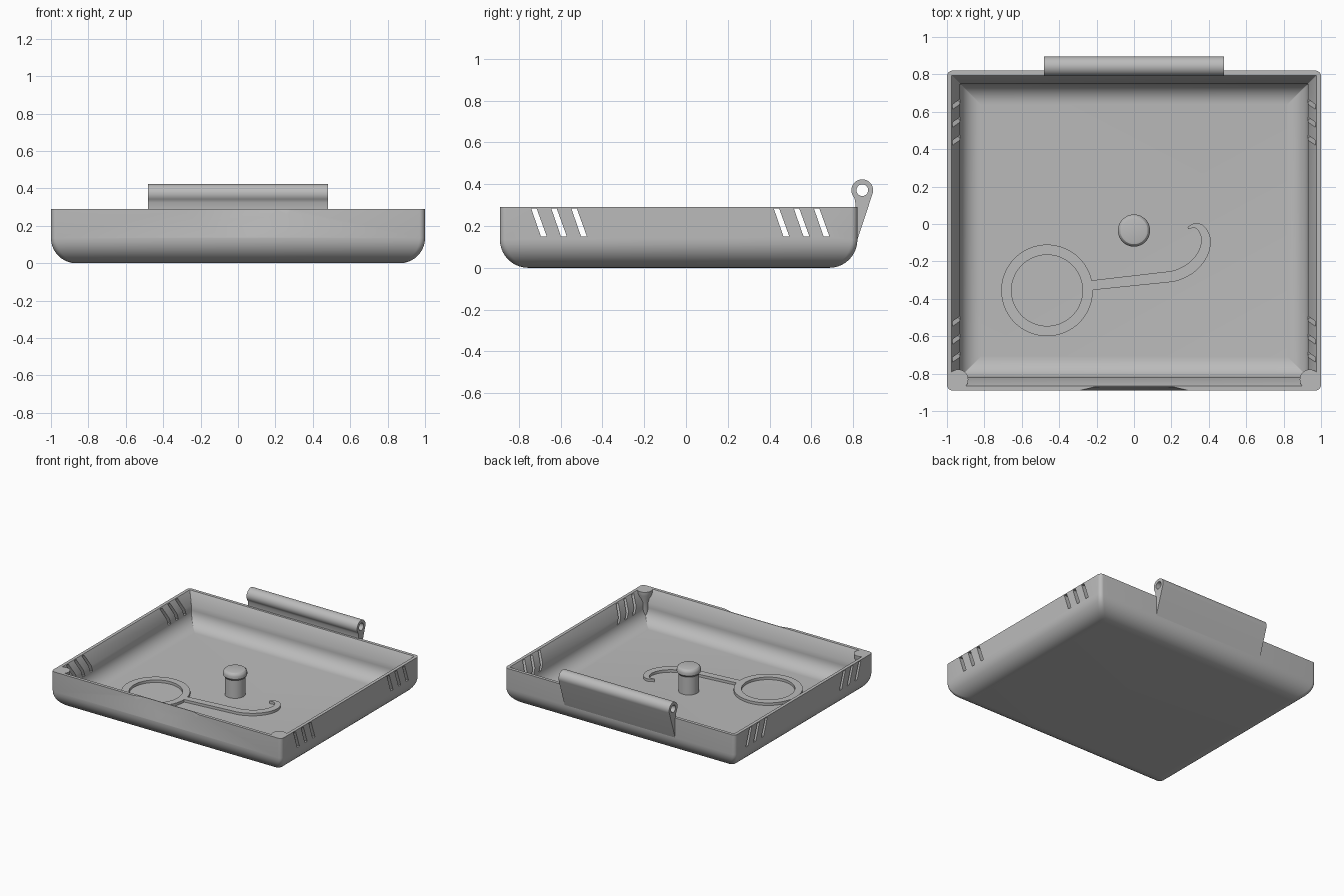
import bpy, bmesh, math
from mathutils import Vector

if "Cube" in bpy.data.objects:
    bpy.data.objects.remove(bpy.data.objects["Cube"])

grey = bpy.data.materials.new("plain grey")
grey.use_nodes = True
grey.diffuse_color = (0.5, 0.5, 0.5, 1)
grey.node_tree.nodes["Principled BSDF"].inputs["Base Color"].default_value = (0.5, 0.5, 0.5, 1)

FLOOR, RIM = 0.05, 0.29
CY = -0.035            # centre of the tray in y
HX, HY = 1.0, 0.855    # half sizes of the tray


def make(name, bm):
    bmesh.ops.recalc_face_normals(bm, faces=bm.faces)
    me = bpy.data.meshes.new(name)
    bm.to_mesh(me)
    bm.free()
    me.materials.append(grey)
    ob = bpy.data.objects.new(name, me)
    bpy.context.collection.objects.link(ob)
    return ob


def loft(name, loops, closed=False):
    """Skin a list of point loops; cap the ends, or join them when closed."""
    bm = bmesh.new()
    rings = [[bm.verts.new(p) for p in loop] for loop in loops]
    pairs = list(zip(rings, rings[1:]))
    if closed:
        pairs.append((rings[-1], rings[0]))
    for a, b in pairs:
        for i in range(len(a)):
            j = (i + 1) % len(a)
            bm.faces.new((a[i], a[j], b[j], b[i]))
    if not closed:
        bm.faces.new(rings[0])
        bm.faces.new(rings[-1])
    return make(name, bm)


def circle(x, y, z, r, n=48):
    return [(x + r * math.cos(2 * math.pi * i / n), y + r * math.sin(2 * math.pi * i / n), z)
            for i in range(n)]


def lathe(name, x, y, profile):
    return loft(name, [circle(x, y, z, r) for r, z in profile])


def rounded_rect(inset, z, r):
    pts = []
    for k, (sx, sy) in enumerate(((1, 1), (-1, 1), (-1, -1), (1, -1))):
        cx, cy = sx * (HX - inset - r), CY + sy * (HY - inset - r)
        for i in range(7):
            a = (k + i / 6) * math.pi / 2
            pts.append((cx + r * math.cos(a), cy + r * math.sin(a), z))
    return pts


def extrude_x(name, yz, x0, x1):
    return loft(name, [[(x, y, z) for y, z in yz] for x in (x0, x1)])


def cut(ob, cutters):
    for c in cutters:
        m = ob.modifiers.new("cut", "BOOLEAN")
        m.operation, m.solver, m.object = "DIFFERENCE", "EXACT", c
    dg = bpy.context.evaluated_depsgraph_get()
    me = bpy.data.meshes.new_from_object(ob.evaluated_get(dg))
    ob.modifiers.clear()
    ob.data = me
    for c in cutters:
        bpy.data.objects.remove(c)


# Tray shell: rounded bottom, straight walls, bevelled lip, coved floor
R, COVE = 0.135, 0.11
quarter = [i / 10 * math.pi / 2 for i in range(11)]
loops = [rounded_rect(R * (1 - math.sin(a)), R * (1 - math.cos(a)), 0.03) for a in quarter]
loops += [rounded_rect(0, RIM, 0.03), rounded_rect(0.025, RIM, 0.003), rounded_rect(0.07, 0.2, 0.003)]
loops += [rounded_rect(0.07 + COVE * (1 - math.cos(a)), FLOOR + COVE * (1 - math.sin(a)), 0.003)
          for a in quarter]
tray = loft("tray", loops)

# Slanted vent slots through both side walls
cutters = []
for start in (-0.74, 0.42):
    for i in range(3):
        y = start + 0.096 * i
        slot = [(y, 0.283), (y + 0.026, 0.283), (y + 0.074, 0.15), (y + 0.046, 0.15)]
        cutters.append(extrude_x("slot_cutter", slot, -1.1, 1.1))

# Shallow finger dent in the front wall
dent = [[(x, y, z + 0.49) for x, z, _ in circle(0, 0, 0, r, 96)]
        for y, r in ((-0.91, 0.414), (-0.89, 0.352), (-0.871, 0.29))]
cutters.append(loft("dent_cutter", dent))
cut(tray, cutters)

# Hinge: barrel on a tapering arm behind the back wall
BY, BZ, BR = 0.843, 0.371, 0.052
yz = [(0.812, 0.13), (0.818, 0.13)]
for i in range(33):
    a = math.radians(-18 + 238 * i / 32)
    yz.append((BY + BR * math.cos(a), BZ + BR * math.sin(a)))
yz += [(0.808, 0.325), (0.812, 0.29)]
hinge = extrude_x("hinge", yz, -0.48, 0.48)
pin = [(BY + y, BZ + z) for y, z, _ in circle(0, 0, 0, 0.028, 32)]
cut(hinge, [extrude_x("pin_cutter", pin, -0.6, 0.6)])

# Centre knob with a rounded cap
lathe("centre_knob", 0, CY, [(0.074, FLOOR - 0.01), (0.074, 0.19), (0.086, 0.205), (0.086, 0.225),
                             (0.082, 0.238), (0.073, 0.247), (0.062, 0.25)])

# Flared posts in the front corners
for side, x in (("left", 0.94), ("right", -0.94)):
    lathe(side + "_corner_post", x, -0.832,
          [(0.038, 0.08), (0.038, 0.225), (0.054, 0.26), (0.054, RIM)])

# Raised ring on the floor
RX, RY, TOP = -0.465, -0.355, FLOOR + 0.02
loft("floor_ring", [circle(RX, RY, z, r, 72) for r, z in
                    ((0.245, FLOOR - 0.01), (0.245, TOP), (0.19, TOP), (0.19, FLOOR - 0.01))], True)

# Raised hooked tail: x, y and width along its middle line, smoothed
keys = [Vector(k) for k in ((-0.24, -0.329, 0.052), (0.2, -0.281, 0.058), (0.3, -0.238, 0.058),
                            (0.365, -0.165, 0.055), (0.385, -0.085, 0.05),
                            (0.362, -0.027, 0.04), (0.33, -0.009, 0.028), (0.288, -0.021, 0.01))]
path = [keys[0]]
for i in range(1, len(keys) - 1):
    a, b = keys[i], keys[i + 1]
    ta = (b - keys[i - 1]).normalized() * (b - a).length
    tb = (keys[min(i + 2, len(keys) - 1)] - a).normalized() * (b - a).length
    for s in range(6):
        t = s / 6
        path.append(a * (2*t**3 - 3*t**2 + 1) + ta * (t**3 - 2*t**2 + t)
                    + b * (3*t**2 - 2*t**3) + tb * (t**3 - t**2))
path.append(keys[-1])
sections = []
for i, p in enumerate(path):
    d = path[min(i + 1, len(path) - 1)] - path[max(i - 1, 0)]
    n = Vector((-d.y, d.x)).normalized() * p.z / 2
    l, r = p.xy + n, p.xy - n
    sections.append([(*l, FLOOR - 0.01), (*l, TOP), (*r, TOP), (*r, FLOOR - 0.01)])
loft("hooked_tail", sections)

# Smooth shading with sharp edges kept
for ob in bpy.context.scene.objects:
    ob.select_set(ob.type == "MESH")
bpy.context.view_layer.objects.active = tray
bpy.ops.object.shade_smooth_by_angle(angle=math.radians(28))
